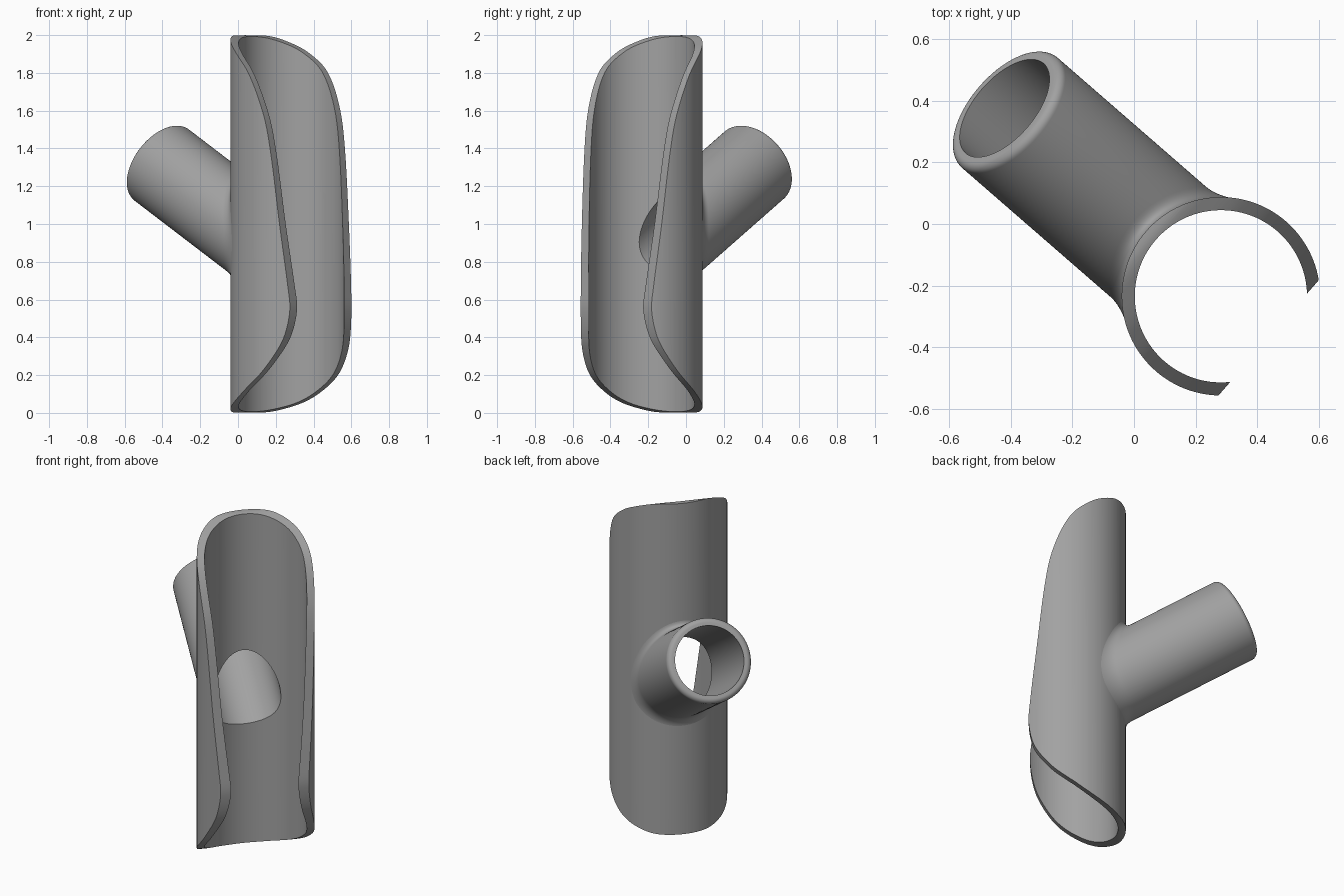
import bpy, bmesh, math
from mathutils import Matrix, Vector

cube = bpy.data.objects.get("Cube")
if cube:
    bpy.data.objects.remove(cube)

R_OUT, R_IN = 0.3225, 0.28          # half-open sleeve
B_OUT, B_IN, B_LEN = 0.237, 0.193, 1.076   # side branch
TILT = math.radians(30)
BASE_Z = 0.787
SEG = 128
PLACE = Matrix.Translation((0.2825, -0.235, 0)) @ Matrix.Rotation(math.radians(-41), 4, 'Z')

grey = bpy.data.materials.new("plain_grey")
grey.use_nodes = True
grey.diffuse_color = (0.36, 0.36, 0.36, 1)
grey.node_tree.nodes["Principled BSDF"].inputs["Base Color"].default_value = (0.36, 0.36, 0.36, 1)


def make_object(name, bm):
    bmesh.ops.recalc_face_normals(bm, faces=bm.faces)
    mesh = bpy.data.meshes.new(name)
    bm.to_mesh(mesh)
    bm.free()
    mesh.materials.append(grey)
    ob = bpy.data.objects.new(name, mesh)
    bpy.context.collection.objects.link(ob)
    ob.matrix_world = PLACE
    return ob


def smooth(ob):
    bpy.ops.object.select_all(action='DESELECT')
    ob.select_set(True)
    bpy.context.view_layer.objects.active = ob
    bpy.ops.object.shade_smooth_by_angle(angle=math.radians(35))


def bridge(bm, rings, closed=False):
    """Skin a list of equal rings of points with quads."""
    loops = [[bm.verts.new(p) for p in ring] for ring in rings]
    if closed:
        loops.append(loops[0])
    for a, b in zip(loops, loops[1:]):
        n = len(a)
        for i in range(n):
            j = (i + 1) % n
            bm.faces.new((a[i], a[j], b[j], b[i]))
    return loops


def spline(points, steps=8):
    """Smooth curve through the points."""
    pts = [Vector(p) for p in points]
    pts = [2 * pts[0] - pts[1]] + pts + [2 * pts[-1] - pts[-2]]
    out = []
    for a, b, c, d in zip(pts, pts[1:], pts[2:], pts[3:]):
        m1 = (c - a) * (c - b).length / ((b - a).length + (c - b).length)
        m2 = (d - b) * (c - b).length / ((c - b).length + (d - c).length)
        for k in range(steps):
            t = k / steps
            out.append(b * (2*t**3 - 3*t**2 + 1) + m1 * (t**3 - 2*t**2 + t)
                       + c * (3*t**2 - 2*t**3) + m2 * (t**3 - t**2))
    return out + [pts[-2]]


# Branch frame: along the axis, sideways, and across
axis = Vector((-math.cos(TILT), 0, math.sin(TILT)))
side = Vector((0, 1, 0))
across = Vector((math.sin(TILT), 0, math.cos(TILT)))
origin = Vector((0, 0, BASE_Z))


def on_branch(angle, radius, dist):
    return origin + axis * dist + (side * math.sin(angle) + across * math.cos(angle)) * radius


def meet(angle, radius, sleeve_r):
    """Distance along the branch at which its wall meets the sleeve."""
    x0 = math.sin(TILT) * math.cos(angle) * radius
    y0 = math.sin(angle) * radius
    return (x0 + math.sqrt(sleeve_r**2 - y0**2)) / math.cos(TILT)


angles = [2 * math.pi * i / SEG for i in range(SEG)]

# Sleeve: tube trimmed by a swept side profile
bm = bmesh.new()
bridge(bm, [[(r * math.cos(a), r * math.sin(a), z) for a in angles]
            for r, z in ((R_OUT, -0.1), (R_OUT, 2.1), (R_IN, 2.1), (R_IN, -0.1))], closed=True)
sleeve = make_object("sleeve", bm)

edge = spline([(-0.34, 0), (-0.29, 0.004), (-0.243, 0.02), (-0.16, 0.055), (-0.075, 0.105),
               (0.05, 0.2), (0.13, 0.3), (0.18, 0.4), (0.205, 0.54), (0.198, 0.66),
               (0.16, 1.0), (0.113, 1.4), (0.07, 1.6), (-0.0225, 1.8), (-0.138, 1.91),
               (-0.243, 1.975), (-0.29, 1.996), (-0.34, 2.0)])
outline = [Vector((-0.5, 0))] + edge + [Vector((-0.5, 2))]
bm = bmesh.new()
ends = bridge(bm, [[(p.x, y, p.y) for p in outline] for y in (-0.6, 0.6)])
for loop in ends:
    bm.faces.new(loop)
trim = make_object("trim_cutter", bm)

bm = bmesh.new()
ends = bridge(bm, [[on_branch(a, B_IN, d) for a in angles] for d in (0, 0.9)])
for loop in ends:
    bm.faces.new(loop)
bore = make_object("bore_cutter", bm)

for cutter, op in ((trim, 'INTERSECT'), (bore, 'DIFFERENCE')):
    mod = sleeve.modifiers.new(cutter.name, 'BOOLEAN')
    mod.object, mod.operation, mod.solver = cutter, op, 'EXACT'
bpy.context.view_layer.update()
cut = bpy.data.meshes.new_from_object(sleeve.evaluated_get(bpy.context.evaluated_depsgraph_get()))
sleeve.modifiers.clear()
sleeve.data = cut
for cutter in (trim, bore):
    bpy.data.objects.remove(cutter)
smooth(sleeve)

# Branch pipe: flared foot, rounded lip, open bore
FLARE, LIP = 0.06, 0.028
rings = []
for k in range(11):
    t = k / 10
    ring = []
    for a in angles:
        h = meet(a, B_OUT, R_OUT)
        foot = on_branch(a, B_OUT + FLARE * 0.8, meet(a, B_OUT + FLARE * 0.8, R_OUT - 0.001))
        knee = on_branch(a, B_OUT, h)
        top = on_branch(a, B_OUT, h + FLARE)
        ring.append(foot * (1 - t)**2 + knee * 2 * t * (1 - t) + top * t**2)
    rings.append(ring)
for k in range(9):
    q = math.pi / 2 * k / 8
    r, d = B_OUT - LIP * (1 - math.cos(q)), B_LEN - LIP * (1 - math.sin(q))
    rings.append([on_branch(a, r, d) for a in angles])
rings.append([on_branch(a, B_IN, B_LEN) for a in angles])
rings.append([on_branch(a, B_IN, meet(a, B_IN, R_OUT - 0.01)) for a in angles])
bm = bmesh.new()
bridge(bm, rings, closed=True)
smooth(make_object("branch_pipe", bm))
